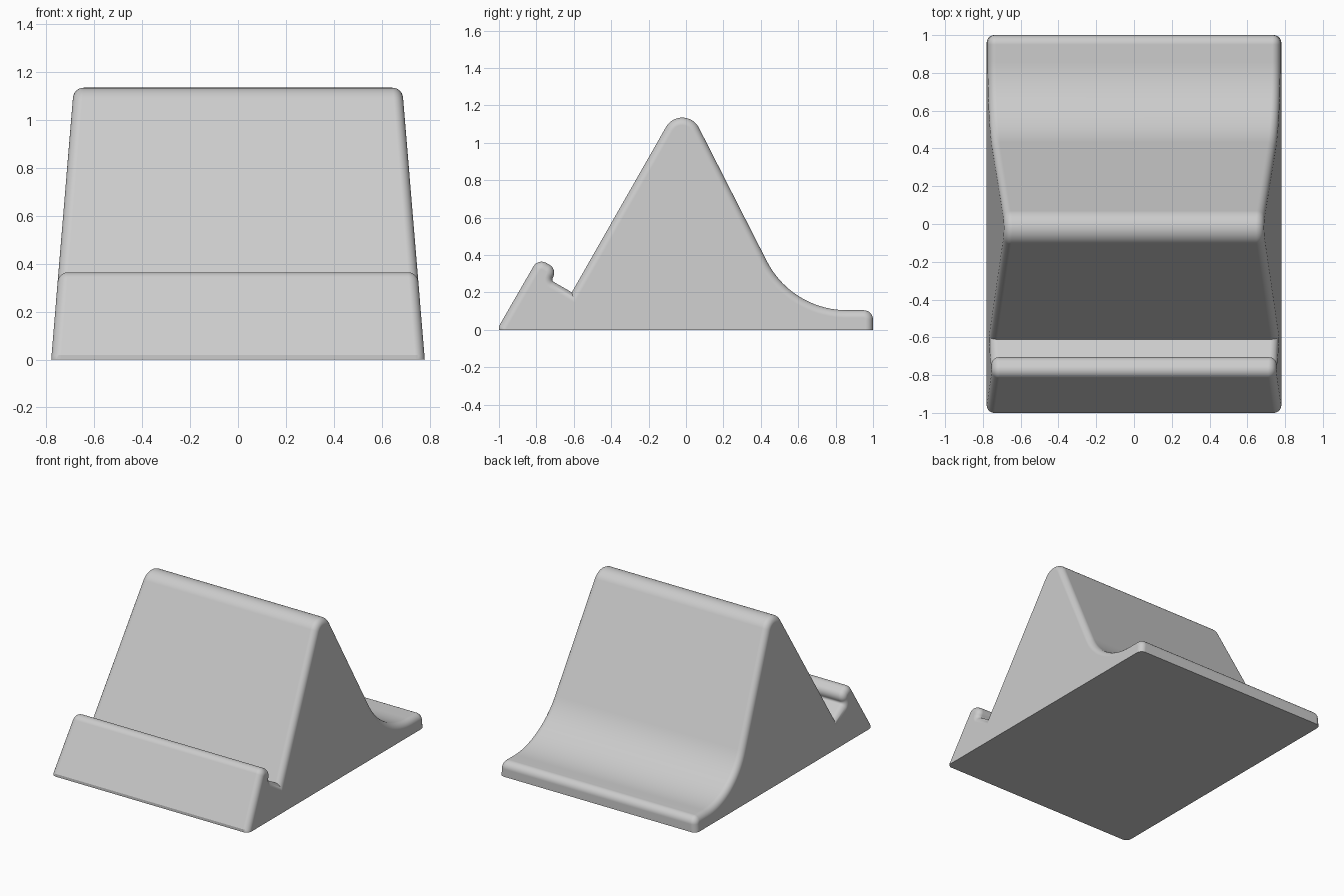
import bpy, bmesh, math
from mathutils import Vector

if "Cube" in bpy.data.objects:
    bpy.data.objects.remove(bpy.data.objects["Cube"])

EDGE_R = 0.04       # rounding of the side edges
STEPS = 7           # segments of that rounding


def half_width(z):
    return 0.78 - 0.083 * z


def lean(u, v):
    """Point measured along / across the 60 degree front slope."""
    return Vector((-1 + 0.5 * u + 0.866 * v, 0.02 + 0.866 * u - 0.5 * v))


def arc(cy, cz, r, a0, a1, n):
    angles = [math.radians(a0 + (a1 - a0) * i / n) for i in range(n + 1)]
    return [Vector((cy + r * math.cos(a), cz + r * math.sin(a))) for a in angles]


def fillet(prev, p, nxt, r, n=8):
    """Round the right-angled corner p between prev and nxt."""
    a, b = (prev - p).normalized(), (nxt - p).normalized()
    c = p + (a + b) * r
    return [c - b * r * math.cos(t) - a * r * math.sin(t)
            for t in (math.pi / 2 * i / n for i in range(n + 1))]


def inset(points, d):
    """Move every profile edge inward by d, except the base edge on z = 0."""
    out = []
    n = len(points)
    for i, p in enumerate(points):
        e0 = (p - points[i - 1]).normalized()
        e1 = (points[(i + 1) % n] - p).normalized()
        n0, n1 = Vector((e0.y, -e0.x)), Vector((e1.y, -e1.x))  # clockwise: inward
        d0 = 0 if i == 0 else d
        d1 = 0 if i == n - 1 else d
        det = n0.x * n1.y - n0.y * n1.x
        if abs(det) < 1e-4:
            out.append(p + n0 * d)
        else:
            out.append(p + Vector(((d0 * n1.y - d1 * n0.y) / det,
                                   (d1 * n0.x - d0 * n1.x) / det)))
    return out


# Side profile, clockwise from the front base corner
lip = [lean(0, 0), lean(0.419, 0), lean(0.419, 0.12), lean(0.351, 0.12), lean(0.351, 0.247)]
profile = [Vector((-1, 0)), lip[0]]
profile += fillet(lip[0], lip[1], lip[2], 0.05)          # lip front edge
profile += fillet(lip[1], lip[2], lip[3], 0.05)          # lip back edge
profile += fillet(lip[2], lip[3], lip[4], 0.015, 5)      # slot inner corner
profile.append(lip[4])                                   # slot bottom
profile += arc(-0.02, 1.035, 0.1, 150, 26.6, 14)         # top ridge
profile += arc(0.86, 0.585, 0.48, 206.6, 270, 18)        # rear sweep
profile += arc(0.95, 0.055, 0.05, 90, 0, 8)              # rear edge
profile.append(Vector((1, 0)))

# Cross-sections from left to right, shrinking towards both ends
bm = bmesh.new()
sections = []
for side in (-1, 1):
    for k in range(STEPS + 1):
        t = math.pi / 2 * (STEPS - k if side < 0 else k) / STEPS
        ring = inset(profile, EDGE_R * (1 - math.cos(t)))
        sections.append([bm.verts.new((side * (half_width(q.y) - EDGE_R * (1 - math.sin(t))),
                                       q.x, q.y)) for q in ring])
count = len(profile)
for a, b in zip(sections, sections[1:]):
    for i in range(count):
        j = (i + 1) % count
        bm.faces.new((a[i], a[j], b[j], b[i]))
bm.faces.new(sections[0])
bm.faces.new(sections[-1])
bmesh.ops.recalc_face_normals(bm, faces=bm.faces)

mesh = bpy.data.meshes.new("stand")
bm.to_mesh(mesh)
bm.free()
for f in mesh.polygons:
    f.use_smooth = True
mesh.set_sharp_from_angle(angle=math.radians(28))

grey = bpy.data.materials.new("light grey")
grey.diffuse_color = (0.6, 0.6, 0.6, 1)
grey.use_nodes = True
grey.node_tree.nodes["Principled BSDF"].inputs["Base Color"].default_value = grey.diffuse_color
mesh.materials.append(grey)
stand = bpy.data.objects.new("stand", mesh)
bpy.context.collection.objects.link(stand)
# Keep the broad faces flat next to their rounded edges
normals = stand.modifiers.new("flat faces", "WEIGHTED_NORMAL")
normals.keep_sharp = True
